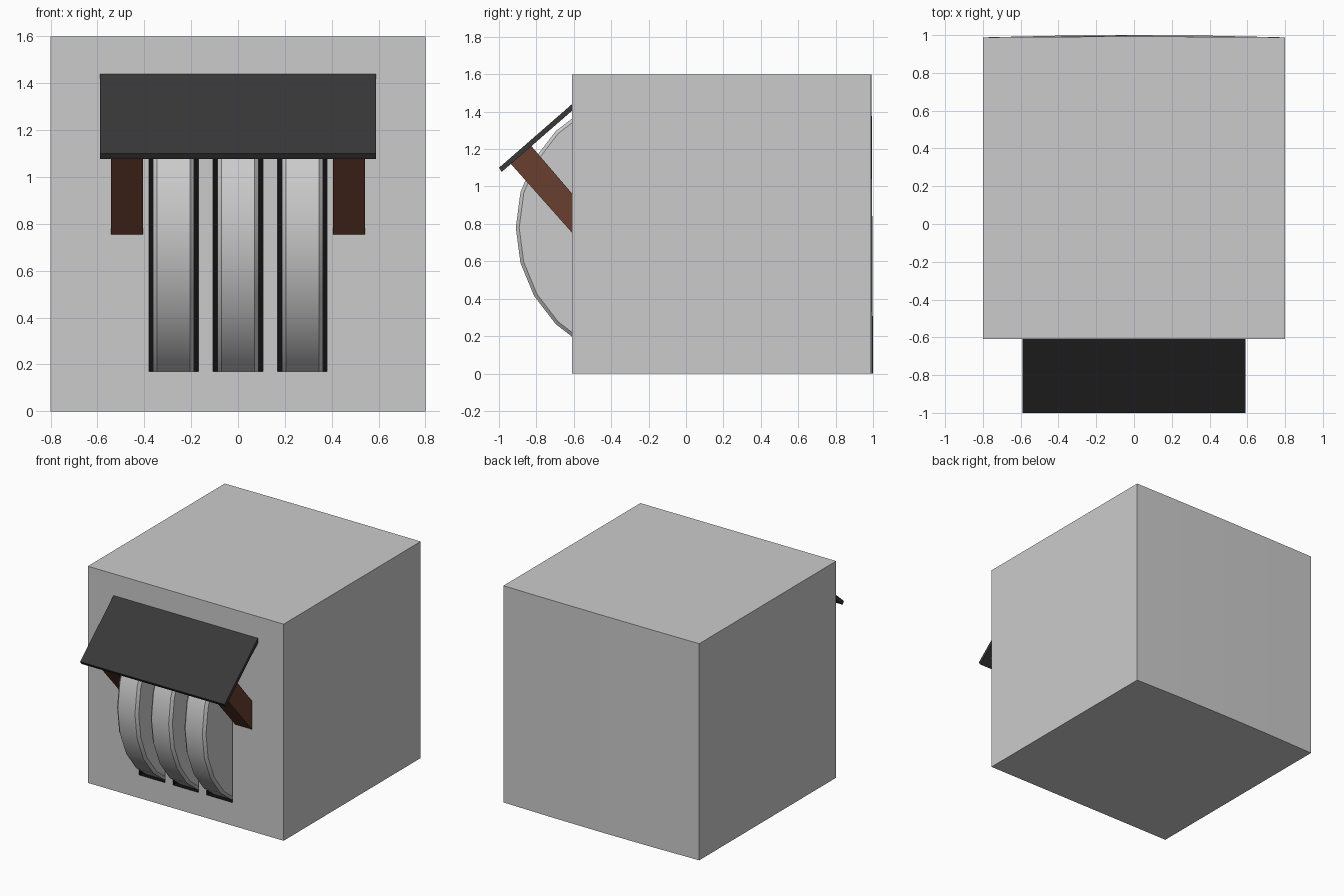
import bpy, bmesh, math
from mathutils import Matrix

if "Cube" in bpy.data.objects:
    bpy.data.objects.remove(bpy.data.objects["Cube"])


def material(name, rgb):
    m = bpy.data.materials.new(name)
    m.diffuse_color = (*rgb, 1)
    m.use_nodes = True
    m.node_tree.nodes["Principled BSDF"].inputs["Base Color"].default_value = m.diffuse_color
    return m


black = material("black", (0.005, 0.005, 0.005))
charcoal = material("charcoal", (0.04, 0.04, 0.04))
brown = material("brown", (0.14, 0.05, 0.03))


def make(name, bm, mat=None):
    bmesh.ops.recalc_face_normals(bm, faces=bm.faces[:])
    me = bpy.data.meshes.new(name)
    bm.to_mesh(me)
    bm.free()
    ob = bpy.data.objects.new(name, me)
    bpy.context.collection.objects.link(ob)
    if mat:
        me.materials.append(mat)
    return ob


def prism(name, profile, x0, x1, mat=None):
    """Side profile (y, z) extruded from x0 to x1."""
    bm = bmesh.new()
    a = [bm.verts.new((x0, y, z)) for y, z in profile]
    b = [bm.verts.new((x1, y, z)) for y, z in profile]
    bm.faces.new(a)
    bm.faces.new(b)
    for i in range(len(a)):
        j = (i + 1) % len(a)
        bm.faces.new((a[i], a[j], b[j], b[i]))
    return make(name, bm, mat)


def activate(ob):
    bpy.ops.object.select_all(action='DESELECT')
    ob.select_set(True)
    bpy.context.view_layer.objects.active = ob


# housing block, its back bulging very slightly along the bottom edge
FRONT, BACK = -0.61, 0.988
bm = bmesh.new()
rings = []
for z, bulge in ((0, 0.012), (1.6, 0.004)):
    pts = [(-0.8, FRONT), (0.8, FRONT)]
    pts += [(x, BACK + bulge * (1 - (x / 0.8) ** 2)) for x in (0.8, 0.4, 0, -0.4, -0.8)]
    rings.append([bm.verts.new((x, y, z)) for x, y in pts])
lo, hi = rings
bm.faces.new(lo)
bm.faces.new(hi)
for i in range(len(lo)):
    j = (i + 1) % len(lo)
    bm.faces.new((lo[i], lo[j], hi[j], hi[i]))
block = make("housing_block", bm)

PITCH = 0.275
for i in (-1, 0, 1):
    cx = i * PITCH
    # slot cut into the front of the block
    cutter = prism("slot_cutter", [(-0.8, 0.17), (-0.2, 0.17), (-0.2, 1.39), (-0.8, 1.39)],
                   cx - 0.106, cx + 0.106)
    activate(block)
    mod = block.modifiers.new("slot", 'BOOLEAN')
    mod.operation = 'DIFFERENCE'
    mod.solver = 'EXACT'
    mod.object = cutter
    bpy.ops.object.modifier_apply(modifier=mod.name)
    bpy.data.objects.remove(cutter)

    # reel with chamfered rims
    bm = bmesh.new()
    bmesh.ops.create_cone(bm, cap_ends=True, segments=24, radius1=0.73, radius2=0.73, depth=0.176,
                          matrix=Matrix.Translation((cx, -0.18, 0.78)) @ Matrix.Rotation(math.pi / 2, 4, 'Y'))
    rims = [e for e in bm.edges if e.calc_face_angle(0) > math.radians(60)]
    bmesh.ops.bevel(bm, geom=rims, offset=0.018, segments=1, affect='EDGES')
    reel = make("reel", bm)
    activate(reel)
    bpy.ops.object.shade_smooth_by_angle(angle=math.radians(30))

# black slot interiors
block.data.materials.clear()
block.data.materials.append(None)
block.data.materials.append(black)
for p in block.data.polygons:
    c = p.center
    inside = abs(c.x) < 0.5 and FRONT + 0.02 < c.y < 0.3 and 0.1 < c.z < 1.5
    p.material_index = 1 if inside else 0

# sloping hood plate
prism("hood_plate", [(-1.0, 1.10), (-0.985, 1.078), (-0.56, 1.448), (-0.58, 1.466)],
      -0.59, 0.59, charcoal)

# support arms under the hood
for side in (-1, 1):
    prism("hood_arm", [(-0.94, 1.125), (-0.83, 1.22), (-0.50, 0.835), (-0.50, 0.63)],
          side * 0.405, side * 0.542, brown)
